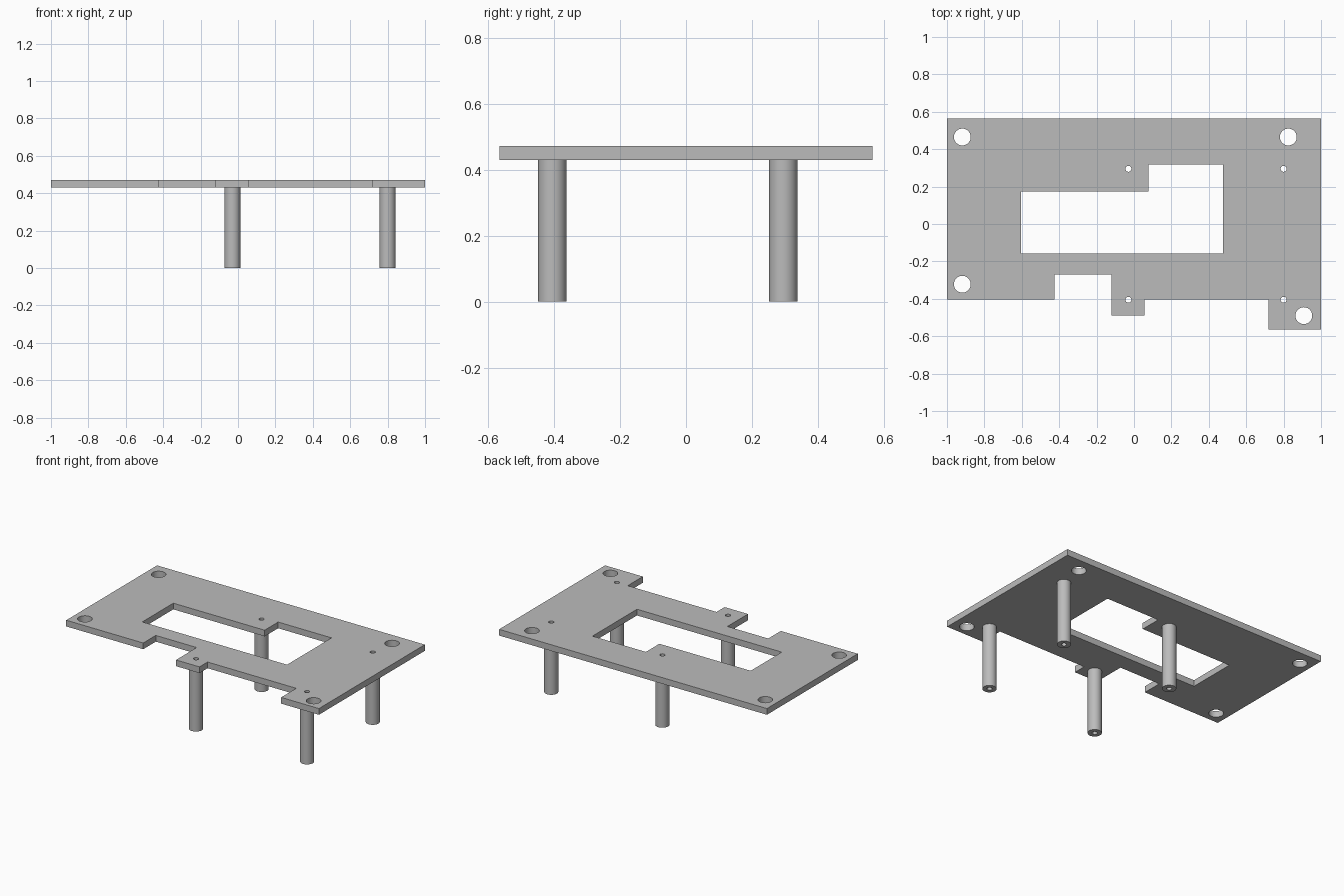
import bpy, bmesh
from math import cos, sin, tau, radians
from mathutils import Vector

cube = bpy.data.objects.get("Cube")
if cube:
    bpy.data.objects.remove(cube)

PLATE_BOTTOM, PLATE_TOP = 0.43, 0.472
POST_RADIUS, BORE_RADIUS, MOUNT_RADIUS = 0.043, 0.016, 0.045
GREY = (0.5, 0.5, 0.5, 1)

grey = bpy.data.materials.new("plain grey")
grey.use_nodes = True
grey.diffuse_color = GREY
grey.node_tree.nodes["Principled BSDF"].inputs["Base Color"].default_value = GREY


def circle(x, y, radius, sides=40):
    return [(x + radius * cos(tau * i / sides), y + radius * sin(tau * i / sides))
            for i in range(sides)]


def extruded(name, loops, bottom, top):
    """Fill an outline with holes and extrude it upward."""
    bm = bmesh.new()
    edges = []
    for loop in loops:
        verts = [bm.verts.new((x, y, bottom)) for x, y in loop]
        edges += [bm.edges.new((a, b)) for a, b in zip(verts, verts[1:] + verts[:1])]
    bmesh.ops.triangle_fill(bm, edges=edges, use_beauty=True, normal=(0, 0, 1))
    grown = bmesh.ops.extrude_face_region(bm, geom=bm.faces[:], use_keep_orig=True)
    moved = [v for v in grown["geom"] if isinstance(v, bmesh.types.BMVert)]
    bmesh.ops.translate(bm, verts=moved, vec=Vector((0, 0, top - bottom)))
    bmesh.ops.recalc_face_normals(bm, faces=bm.faces[:])
    mesh = bpy.data.meshes.new(name)
    bm.to_mesh(mesh)
    bm.free()
    mesh.materials.append(grey)
    obj = bpy.data.objects.new(name, mesh)
    bpy.context.collection.objects.link(obj)
    bpy.ops.object.select_all(action="DESELECT")
    obj.select_set(True)
    bpy.context.view_layer.objects.active = obj
    bpy.ops.object.shade_smooth_by_angle(angle=radians(30))
    return obj


# Plate outline with front notch and two front tabs
outline = [(-1, 0.565), (-1, -0.404), (-0.425, -0.404), (-0.425, -0.27),
           (-0.12, -0.27), (-0.12, -0.49), (0.055, -0.49), (0.055, -0.404),
           (0.718, -0.404), (0.718, -0.565), (1, -0.565), (1, 0.565)]

# Stepped central window
window = [(-0.605, -0.157), (0.476, -0.157), (0.476, 0.318),
          (0.077, 0.318), (0.077, 0.174), (-0.605, 0.174)]

# Corner mounting holes and standoff positions
mounts = [(-0.918, 0.465), (0.825, 0.465), (-0.918, -0.322), (0.908, -0.49)]
posts = {"back_left": (0.80, 0.295), "back_right": (-0.03, 0.295),
         "front_left": (0.80, -0.405), "front_right": (-0.03, -0.405)}

holes = [circle(x, y, MOUNT_RADIUS) for x, y in mounts]
holes += [circle(x, y, BORE_RADIUS) for x, y in posts.values()]
extruded("mounting_plate", [outline, window] + holes, PLATE_BOTTOM, PLATE_TOP)

# Hollow standoff posts
for place, (x, y) in posts.items():
    extruded(place + "_post", [circle(x, y, POST_RADIUS), circle(x, y, BORE_RADIUS)],
             0, PLATE_BOTTOM)
